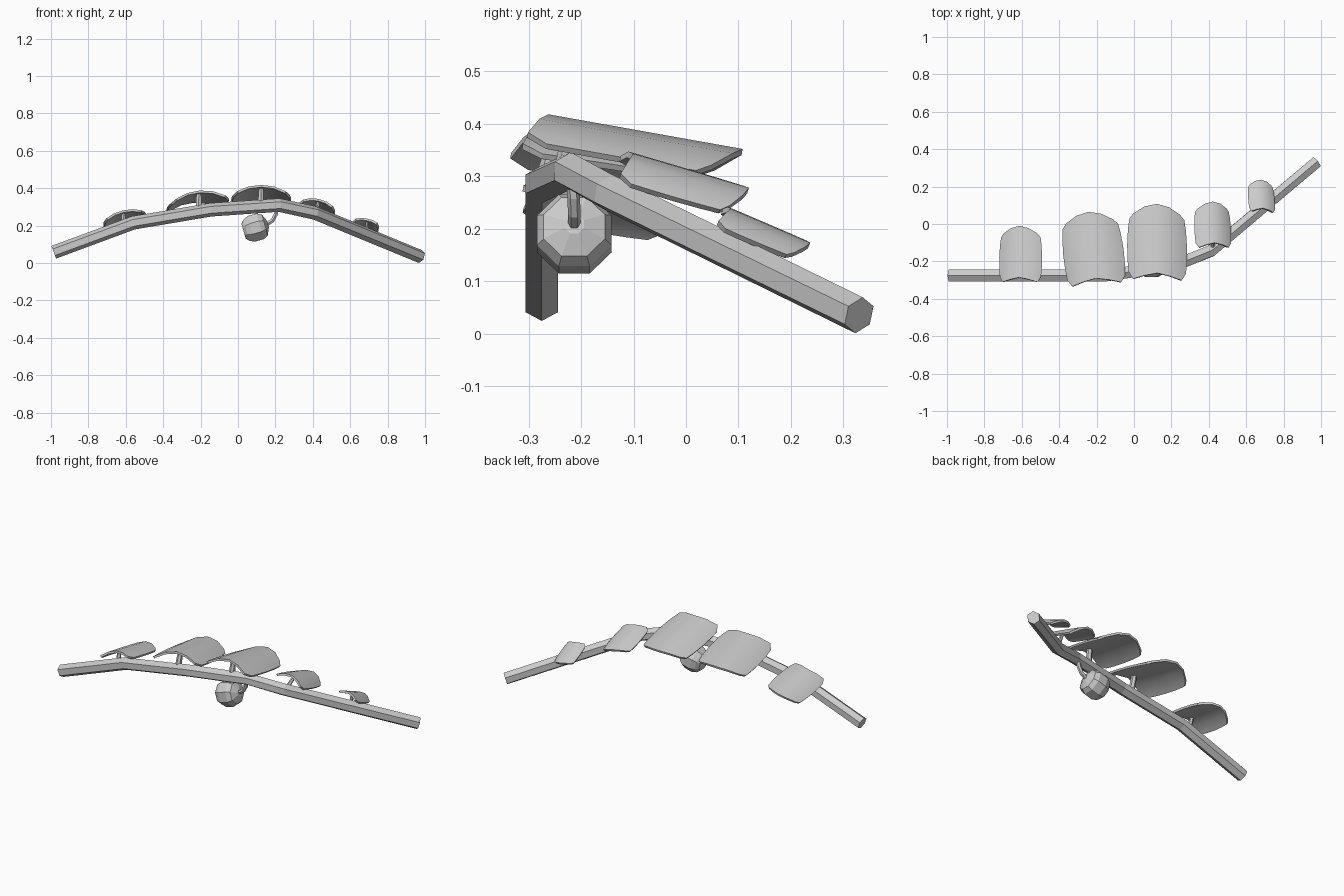
import bpy, bmesh
from math import cos, sin, pi, radians
from mathutils import Vector, Matrix

if "Cube" in bpy.data.objects:
    bpy.data.objects.remove(bpy.data.objects["Cube"])


def finish(name, bm, recalc=True):
    if recalc:
        bmesh.ops.recalc_face_normals(bm, faces=bm.faces)
    me = bpy.data.meshes.new(name)
    bm.to_mesh(me)
    bm.free()
    ob = bpy.data.objects.new(name, me)
    bpy.context.collection.objects.link(ob)
    return ob


def sweep(name, pts, radii, sides, phase=0.0, ref=(0, 0, 1), fixed=None):
    """Capped faceted tube through pts; fixed forces one ring direction."""
    pts = [Vector(p) for p in pts]
    bm = bmesh.new()
    rings = []
    for i, p in enumerate(pts):
        t = Vector((0, 0, 0))
        if i > 0:
            t += (p - pts[i - 1]).normalized()
        if i < len(pts) - 1:
            t += (pts[i + 1] - p).normalized()
        t = Vector(fixed) if fixed else t
        t.normalize()
        side = t.cross(Vector(ref)).normalized()
        up = side.cross(t)
        rings.append([bm.verts.new(p + radii[i] * (
            up * cos(phase + 2 * pi * k / sides) + side * sin(phase + 2 * pi * k / sides)))
            for k in range(sides)])
    for a, b in zip(rings, rings[1:]):
        for k in range(sides):
            n = (k + 1) % sides
            bm.faces.new((a[k], a[n], b[n], b[k]))
    bm.faces.new(rings[0])
    bm.faces.new(rings[-1])
    return finish(name, bm)


def leaf(name, front, back, width, arch, roll, yaw):
    """Arched plate from front-centre to back-centre, thickened downwards."""
    front, back = Vector(front), Vector(back)
    axis = back - front
    flat = Vector((axis.x, axis.y, 0)).normalized()
    side = Vector((cos(yaw) * cos(roll), sin(yaw) * cos(roll), sin(roll)))
    normal = side.cross(flat + Vector((0, 0, axis.z / axis.xy.length))).normalized()
    vs = [(-1, .03, .8), (-.85, -.075, .87), (-.45, -.035, .96), (0, 0, 1),
          (.45, -.035, .96), (.85, -.075, .87), (1, .03, .8)]
    rows = [(0, .96), (.2, .99), (.5, 1), (.8, .97), (1, .92)]
    bm = bmesh.new()
    grid = []
    for r, w in rows:
        grid.append([bm.verts.new(front + axis * (u0 + (u1 - u0) * r)
                                  + side * (v * w * width / 2) - normal * (arch * v * v))
                     for v, u0, u1 in vs])
    for a, b in zip(grid, grid[1:]):
        for k in range(len(vs) - 1):
            bm.faces.new((a[k], a[k + 1], b[k + 1], b[k]))
    ob = finish(name, bm, False)
    mod = ob.modifiers.new("thickness", 'SOLIDIFY')
    mod.thickness = 0.012
    mod.offset = -1
    bpy.ops.object.select_all(action='DESELECT')
    ob.select_set(True)
    bpy.context.view_layer.objects.active = ob
    bpy.ops.object.modifier_apply(modifier=mod.name)
    bpy.ops.object.shade_smooth_by_angle(angle=radians(30))


# Branch: bent six-sided twig
branch = [(-.985, -.275, .058), (-.56, -.275, .215), (-.145, -.275, .285),
          (.22, -.22, .31), (.41, -.145, .268), (.975, .33, .035)]
sweep("branch", branch, [.036] * 6, 6)

# Leaves: front centre, back centre, width, arch, roll, yaw (degrees)
leaves = [
    ((-.615, -.285, .282), (-.612, -.01, .235), .235, .035, 13, 0),
    ((-.205, -.29, .388), (-.245, .065, .333), .325, .055, 4, 5),
    ((.125, -.262, .418), (.122, .108, .352), .32, .055, 0, -2),
    ((.432, -.10, .343), (.422, .12, .278), .20, .038, -12, 0),
    ((.690, .085, .238), (.680, .237, .173), .145, .025, -11, -4),
]
# Leaf stalks: start on the branch, end under each leaf
bases = [(-.61, -.275, .20), (-.21, -.275, .275), (.12, -.235, .303),
         (.415, -.14, .265), (.69, .092, .15)]
for i, ((f, b, w, h, roll, yaw), base) in enumerate(zip(leaves, bases), 1):
    leaf(f"leaf_{i}", f, b, w, h, radians(roll), radians(yaw))
    tip = Vector(f).lerp(Vector(b), .12) - Vector((0, 0, .006))
    r = .05 * w + .002
    sweep(f"leaf_stalk_{i}", [base, tip], [r, r * .8], 6, ref=(0, 1, 0))

# Fruit: eight-sided barrel hanging on its side
axis = Vector((cos(radians(16)), 0, sin(radians(16))))
centre = Vector((.095, -.213, .19))
profile = [(-.068, .045), (-.052, .064), (-.025, .077), (.025, .077), (.05, .063), (.068, .02)]
sweep("fruit", [centre + axis * t for t, r in profile], [r for t, r in profile],
      8, pi / 8, fixed=axis)

# Fruit stalk: curved link from branch to fruit
sweep("fruit_stalk", [(.21, -.217, .30), (.202, -.214, .26), (.185, -.213, .228),
                      (.15, -.213, .205)], [.012] * 4, 6, ref=(0, 1, 0))
